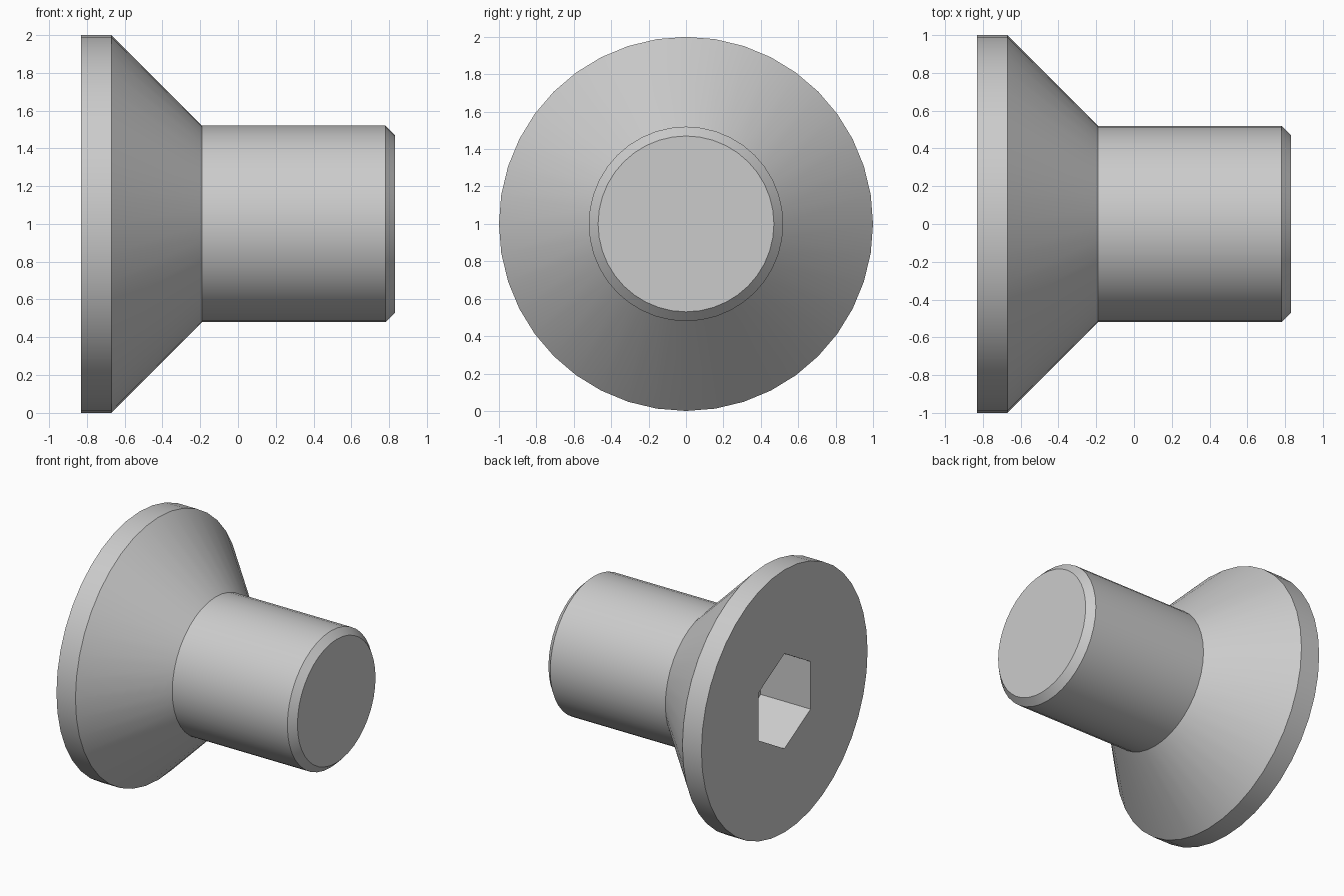
import bpy, bmesh
from math import cos, sin, tau, radians

if "Cube" in bpy.data.objects:
    bpy.data.objects.remove(bpy.data.objects["Cube"])

SIDES = 40
SOCKET_R, SOCKET_DEPTH = 0.362, 0.42


def lathe_x(name, profile, sides, phase=0.0):
    """Closed solid of revolution about the x axis at z = 1 from (x, radius) pairs."""
    bm = bmesh.new()
    rings = []
    for x, r in profile:
        angles = [phase + tau * i / sides for i in range(sides)]
        rings.append([bm.verts.new((x, r * sin(a), 1 + r * cos(a))) for a in angles])
    for a, b in zip(rings, rings[1:]):
        for i in range(sides):
            j = (i + 1) % sides
            bm.faces.new((a[i], a[j], b[j], b[i]))
    bm.faces.new(rings[0])
    bm.faces.new(rings[-1])
    bmesh.ops.recalc_face_normals(bm, faces=bm.faces)
    mesh = bpy.data.meshes.new(name)
    bm.to_mesh(mesh)
    bm.free()
    obj = bpy.data.objects.new(name, mesh)
    bpy.context.collection.objects.link(obj)
    return obj


# Countersunk head, shaft and chamfered tip in one profile
screw = lathe_x("countersunk_screw", [
    (-0.83, 1.0), (-0.67, 1.0),
    (-0.19, 0.52), (0.78, 0.52),
    (0.83, 0.47)], SIDES)

# Hex socket, points up and down, cut into the flat of the head
cutter = lathe_x("hex_socket_cutter", [
    (-1.0, SOCKET_R), (-0.83 + SOCKET_DEPTH, SOCKET_R)], 6)
cutter.hide_render = True

cut = screw.modifiers.new("hex_socket", 'BOOLEAN')
cut.object = cutter
cut.operation = 'DIFFERENCE'
cut.solver = 'EXACT'

# Apply the cut, then smooth the round walls while keeping rims crisp
bpy.ops.object.select_all(action='DESELECT')
screw.select_set(True)
bpy.context.view_layer.objects.active = screw
bpy.ops.object.modifier_apply(modifier=cut.name)
bpy.data.objects.remove(cutter)
bpy.ops.object.shade_smooth_by_angle(angle=radians(30))
